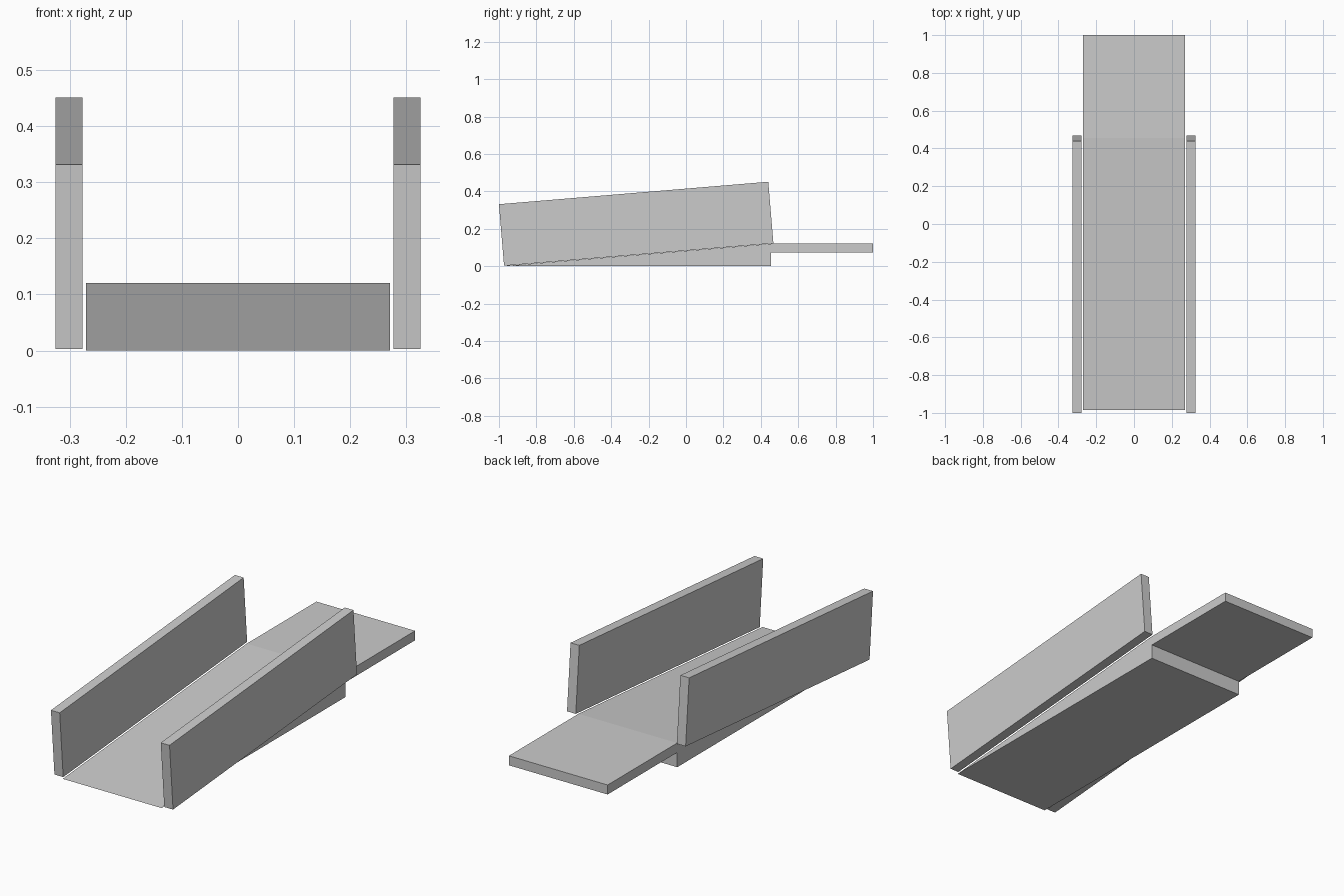
import bpy
import math

if "Cube" in bpy.data.objects:
    bpy.data.objects.remove(bpy.data.objects["Cube"])


def extrude_profile(name, profile, x0, x1):
    """Extrude a counter-clockwise (y, z) profile along x."""
    n = len(profile)
    verts = [(x, y, z) for x in (x0, x1) for y, z in profile]
    faces = [tuple(reversed(range(n))), tuple(range(n, 2 * n))]
    faces += [(i, (i + 1) % n, n + (i + 1) % n, n + i) for i in range(n)]
    mesh = bpy.data.meshes.new(name)
    mesh.from_pydata(verts, [], faces)
    obj = bpy.data.objects.new(name, mesh)
    bpy.context.collection.objects.link(obj)
    return obj


def box(name, center, size, tilt=0.0):
    bpy.ops.mesh.primitive_cube_add(size=1, location=center, rotation=(tilt, 0, 0))
    obj = bpy.context.object
    obj.name = name
    obj.scale = size
    return obj


WIDTH = 0.541
RAMP_FRONT, RAMP_BACK, RAMP_TOP = -0.985, 0.455, 0.12
slope = math.atan2(RAMP_TOP, RAMP_BACK - RAMP_FRONT)

# Wedge ramp
extrude_profile("ramp", [(RAMP_FRONT, 0), (RAMP_BACK, 0), (RAMP_BACK, RAMP_TOP)],
                -WIDTH / 2, WIDTH / 2)

# Flat landing behind the ramp
box("landing", (0, (RAMP_BACK + 1) / 2, 0.0965), (WIDTH, 1 - RAMP_BACK, 0.047))

# Side walls tilted to follow the slope
for side, label in ((-1, "left"), (1, "right")):
    box(label + "_side_wall", (side * 0.301, -0.2665, 0.2268),
        (0.048, 1.445, 0.33), slope)
